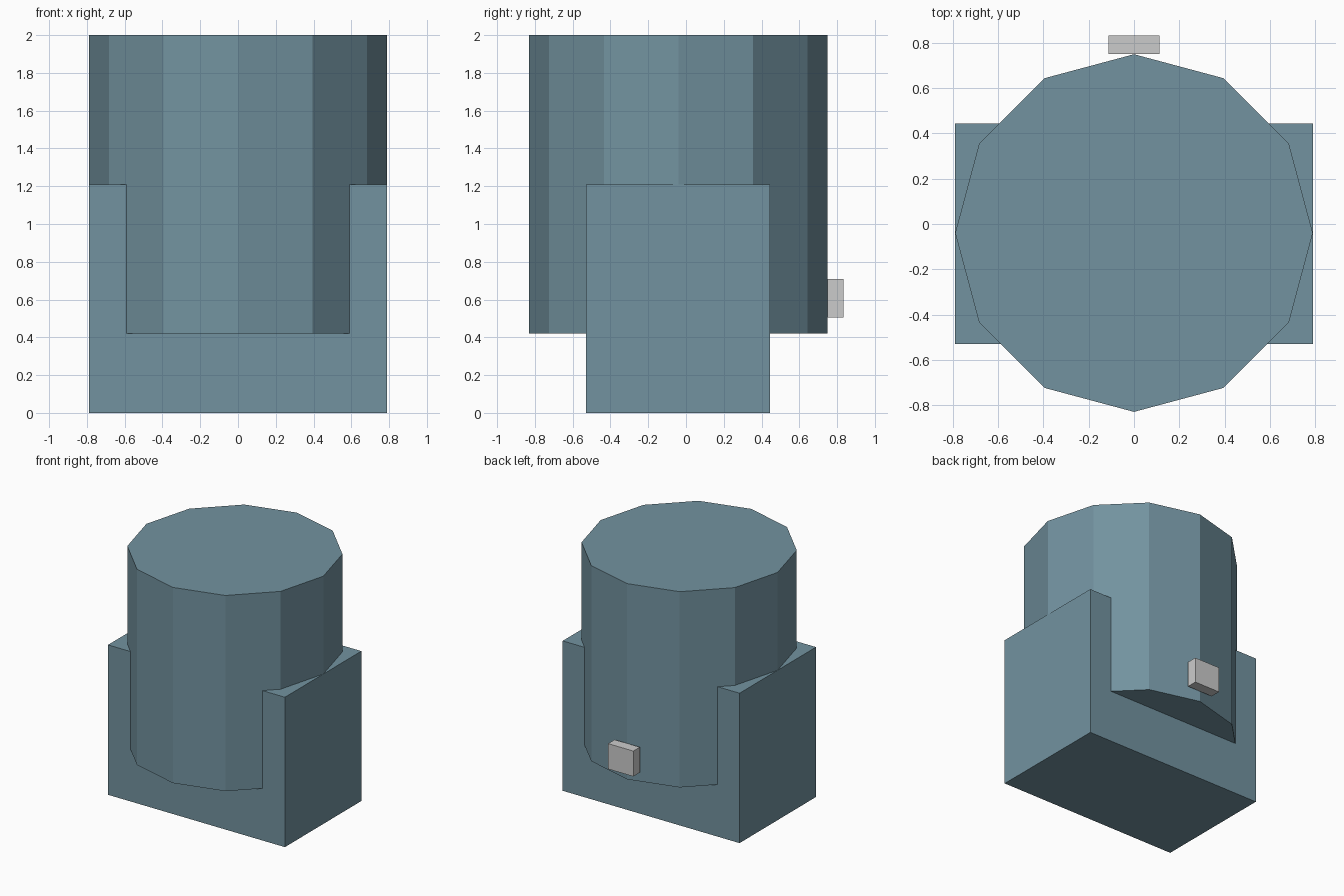
import bpy

if "Cube" in bpy.data.objects:
    bpy.data.objects.remove(bpy.data.objects["Cube"])

CY = -0.04  # drum axis offset in y

blue = bpy.data.materials.new("slate_blue")
blue.diffuse_color = (0.17, 0.29, 0.35, 1)
blue.use_nodes = True
blue.node_tree.nodes["Principled BSDF"].inputs["Base Color"].default_value = blue.diffuse_color


def box(name, x, y, z, mat=None):
    """Box from (min, max) ranges on each axis."""
    spans = (x, y, z)
    bpy.ops.mesh.primitive_cube_add(size=1, location=[(a + b) / 2 for a, b in spans])
    ob = bpy.context.object
    ob.name = name
    ob.scale = [b - a for a, b in spans]
    bpy.ops.object.transform_apply(location=False, rotation=False, scale=True)
    if mat:
        ob.data.materials.append(mat)
    return ob


# Rectangular cradle that the drum is sunk into
box("base_block", (-0.79, 0.79), (-0.53, 0.445), (0, 1.21), blue)

# Twelve-sided drum
bpy.ops.mesh.primitive_cylinder_add(vertices=12, radius=0.79, depth=1.58,
                                    location=(0, CY, 1.21))
drum = bpy.context.object
drum.name = "drum"
drum.data.materials.append(blue)

# Small grey tab on the back
box("rear_tab", (-0.113, 0.113), (0.75, 0.833), (0.505, 0.71))
